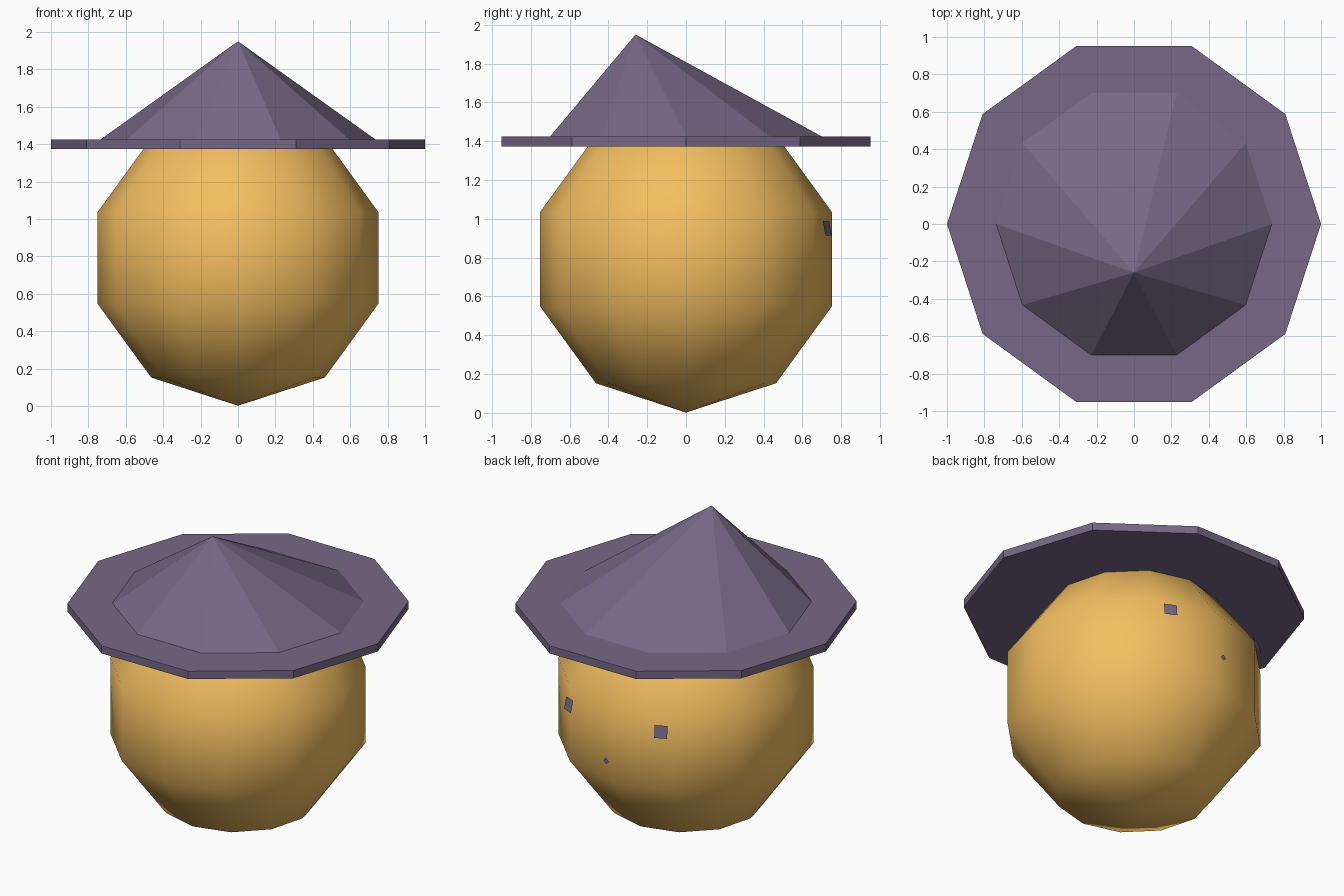
import bpy, bmesh, math
from mathutils import Vector, Matrix

if "Cube" in bpy.data.objects:
    bpy.data.objects.remove(bpy.data.objects["Cube"])


def material(name, rgb):
    m = bpy.data.materials.new(name)
    m.diffuse_color = (*rgb, 1)
    m.use_nodes = True
    m.node_tree.nodes["Principled BSDF"].inputs["Base Color"].default_value = m.diffuse_color
    return m


def add_object(name, bm, mat, smooth=False):
    bmesh.ops.recalc_face_normals(bm, faces=bm.faces)
    me = bpy.data.meshes.new(name)
    bm.to_mesh(me)
    bm.free()
    for p in me.polygons:
        p.use_smooth = smooth
    me.materials.append(mat)
    ob = bpy.data.objects.new(name, me)
    bpy.context.collection.objects.link(ob)
    return ob


gold = material("gold", (0.90, 0.52, 0.12))
purple = material("purple", (0.18, 0.14, 0.235))
CENTRE = Vector((0, 0, 0.792))

# Round body: smooth sphere with few segments
bm = bmesh.new()
bmesh.ops.create_uvsphere(bm, u_segments=12, v_segments=5, radius=0.79,
                          matrix=Matrix.Translation(CENTRE))
add_object("body", bm, gold, smooth=True)

# Hat: ten-sided brim rising to a crown with its tip off-centre
SIDES = 10
bm = bmesh.new()
rings = []
for radius, z in ((1.0, 1.374), (1.0, 1.424), (0.737, 1.424)):
    rings.append([bm.verts.new((radius * math.cos(math.tau * i / SIDES),
                                radius * math.sin(math.tau * i / SIDES), z))
                  for i in range(SIDES)])
tip = bm.verts.new((0, -0.26, 1.95))
bm.faces.new(rings[0][::-1])
for i in range(SIDES):
    j = (i + 1) % SIDES
    for low, high in zip(rings, rings[1:]):
        bm.faces.new((low[i], low[j], high[j], high[i]))
    bm.faces.new((rings[2][i], rings[2][j], tip))
add_object("hat", bm, purple)


# Facial features: thin square patches facing out, just off the body at the back
def patch(name, location, normal, size, roll=0):
    n = Vector(normal).normalized()
    side = Vector((0, 0, 1)).cross(n).normalized()
    frame = Matrix((side, n.cross(side), n)).transposed().to_4x4()
    bm = bmesh.new()
    bmesh.ops.create_grid(bm, x_segments=1, y_segments=1, size=size / 2,
                          matrix=Matrix.Translation(location) @ frame
                          @ Matrix.Rotation(roll, 4, 'Z'))
    me = bpy.data.meshes.new(name)
    bm.to_mesh(me)
    bm.free()
    me.materials.append(purple)
    bpy.context.collection.objects.link(bpy.data.objects.new(name, me))


for label, s in (("left", 1), ("right", -1)):
    eye = Vector((s * 0.33, 0.728, 0.952))
    patch(label + "_eye", eye, eye - CENTRE, 0.077)
patch("nose", Vector((0, 0.816, 0.71)), (0, 1, 0), 0.028, math.radians(45))
